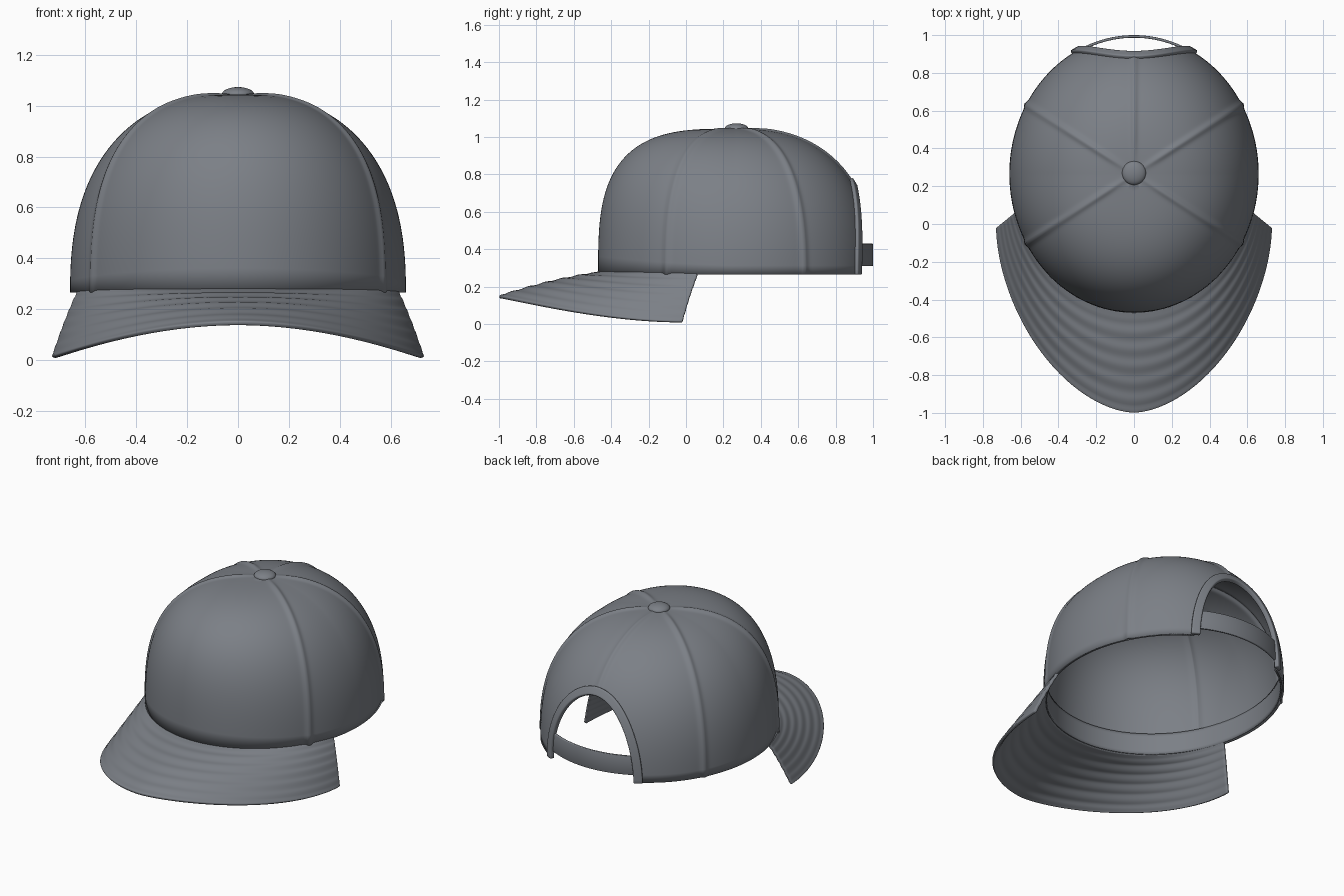
import bpy
from math import sin, cos, pi, radians, exp, sqrt

cube = bpy.data.objects.get("Cube")
if cube:
    bpy.data.objects.remove(cube)

RX, RY, CY = 0.66, 0.735, 0.265      # crown plan radii and centre
Z0, H = 0.265, 0.78                  # crown base and height
BACK_N = 2.4                         # roundness of the back profile

fabric = bpy.data.materials.new("slate grey fabric")
fabric.use_nodes = True
COLOUR = (0.2, 0.215, 0.24, 1)
fabric.diffuse_color = COLOUR
fabric.node_tree.nodes["Principled BSDF"].inputs["Base Color"].default_value = COLOUR


def finish(ob, angle=40):
    ob.data.materials.append(fabric)
    bpy.ops.object.select_all(action='DESELECT')
    ob.select_set(True)
    bpy.context.view_layer.objects.active = ob
    bpy.ops.object.shade_smooth_by_angle(angle=radians(angle))


def sheet(name, point, ni, nj, thickness, offset=-1, wrap=False, keep=None, bevel=0):
    """Grid of point(i/ni, j/nj), thickened into a solid panel."""
    cols = ni if wrap else ni + 1
    verts = [point(i / ni, j / nj) for i in range(cols) for j in range(nj + 1)]
    faces = []
    for i in range(ni):
        for j in range(nj):
            a, b = i * (nj + 1) + j, (i + 1) % cols * (nj + 1) + j
            quad = (a, b, b + 1, a + 1)
            mid = [sum(verts[k][c] for k in quad) / 4 for c in range(3)]
            if keep is None or keep(*mid):
                faces.append(quad)
    mesh = bpy.data.meshes.new(name)
    mesh.from_pydata(verts, [], faces)
    ob = bpy.data.objects.new(name, mesh)
    bpy.context.collection.objects.link(ob)
    finish(ob)
    solid = ob.modifiers.new("thickness", 'SOLIDIFY')
    solid.thickness, solid.offset = thickness, offset
    if bevel:
        mod = ob.modifiers.new("soft edge", 'BEVEL')
        mod.width, mod.segments = bevel, 2
    return ob


def spow(v, p):
    return abs(v) ** p * (1 if v >= 0 else -1)


# Back opening: an arch in x and z, grown outward by a margin
ARCH_W, ARCH_H = 0.285, 0.465


def outside_arch(x, y, z, margin=0.022):
    if y < CY:
        return True
    return (x / (ARCH_W + margin)) ** 2 + ((z - Z0) / (ARCH_H + margin)) ** 2 > 1


def on_back(x, z, out=0.0):
    t = max(0, (z - Z0) / H)
    r = (1 - t ** BACK_N) ** (1 / BACK_N)
    return (x, CY + RY * sqrt(max(0, r * r - (x / RX) ** 2)) + out, z)


# Crown: rounded dome with raised seams between the panels
SEAMS = [radians(a) for a in (-30, 30, 90, 150, 210)]


def crown_point(s, t):
    phi, u = 2 * pi * s, pi / 2 * t
    n = BACK_N + 0.8 * max(0, -sin(phi)) ** 1.5
    r, h = max(0, cos(u)) ** (2 / n), sin(u) ** (2 / n)
    bump = 0
    for a in SEAMS:
        d = (phi - a + pi) % (2 * pi) - pi
        bump += exp(-(d * r * 0.7 / 0.017) ** 2)
    bump *= 0.010 * min(1, r * 4)
    side = bump * cos(u)
    return ((RX * r + side) * cos(phi), CY + (RY * r + side) * sin(phi),
            Z0 + H * h + bump * sin(u))


sheet("crown", crown_point, 360, 44, 0.012, wrap=True, keep=outside_arch)


# Inner sweatband
def band_point(s, t):
    phi = 2 * pi * s
    return (RX * 0.98 * cos(phi), CY + RY * 0.98 * sin(phi), Z0 + 0.002 + 0.135 * t)


sheet("sweatband", band_point, 180, 6, 0.008, wrap=True, keep=outside_arch)


# Binding around the back opening
def trim_point(s, t):
    a, grow = pi * s, 0.045 * t
    return on_back((ARCH_W + grow) * cos(a), Z0 + (ARCH_H + grow) * sin(a), 0.004)


sheet("opening_trim", trim_point, 64, 4, 0.028, offset=0, bevel=0.006)


# Adjusting strap across the opening
def strap_point(s, t):
    x = 0.3 * (1 - 2 * s)
    return on_back(x, Z0)[:2] + (0.31 + 0.12 * t,)


sheet("back_strap", strap_point, 32, 2, 0.014, bevel=0.004)


# Visor: lofted from the crown edge to a curved outer rim, with stitch ripples
def visor_point(s, t):
    inner = radians(344 - 148 * s)
    outer = 2 * pi - pi * s
    xi, yi, zi = RX * 0.99 * cos(inner), CY + RY * 0.99 * sin(inner), 0.282
    xo = 0.732 * spow(cos(outer), 1.14)
    yo = -0.02 + 0.98 * spow(sin(outer), 1.14)
    zo = 0.153 - 0.14 * (abs(xo) / 0.732) ** 1.9
    ripple = 0.0025 * sin(t * 12 * pi) if 0.1 < t < 0.95 else 0
    crest = 0.012 * sin(pi * t)
    return (xi + (xo - xi) * t, yi + (yo - yi) * t, zi + (zo - zi) * t + ripple + crest)


sheet("visor", visor_point, 96, 48, 0.018, bevel=0.006)

# Top button
bpy.ops.mesh.primitive_uv_sphere_add(segments=32, ring_count=16, radius=1,
                                     location=(0, 0.27, 1.045))
button = bpy.context.object
button.name = "top_button"
button.scale = (0.063, 0.063, 0.028)
finish(button)
